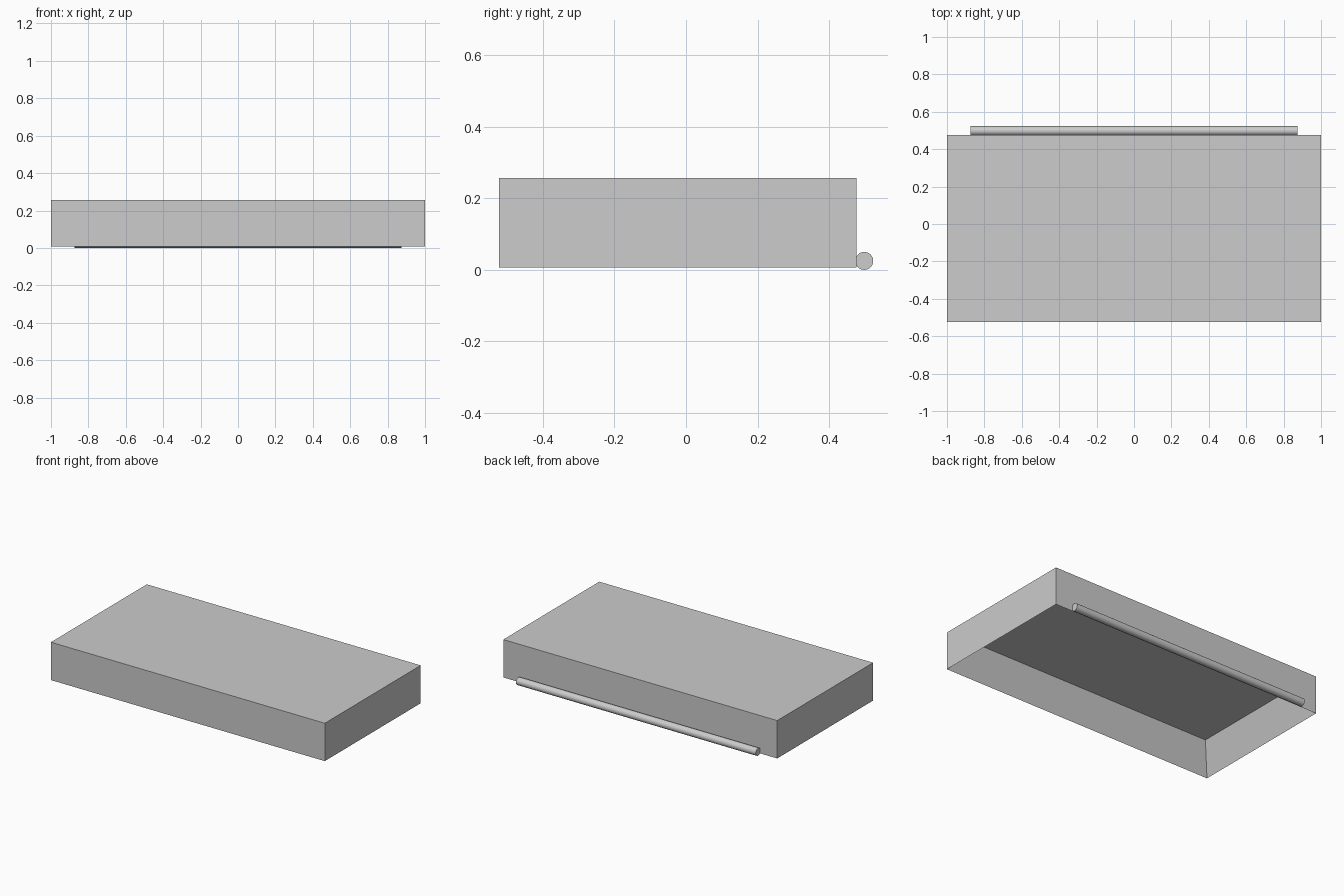
import bpy
import bmesh
from math import pi, radians
from mathutils import Matrix, Vector

cube = bpy.data.objects.get("Cube")
if cube:
    bpy.data.objects.remove(cube, do_unlink=True)

# One light grey for everything
grey = bpy.data.materials.new("light grey")
grey.use_nodes = True
colour = (0.604, 0.604, 0.604, 1)
grey.diffuse_color = colour
grey.node_tree.nodes["Principled BSDF"].inputs["Base Color"].default_value = colour


def add_object(name, bm):
    mesh = bpy.data.meshes.new(name)
    bm.to_mesh(mesh)
    bm.free()
    mesh.materials.append(grey)
    obj = bpy.data.objects.new(name, mesh)
    bpy.context.collection.objects.link(obj)
    return obj


WIDTH, DEPTH, HEIGHT = 2.0, 1.0, 0.25
WALL, TOP = 0.075, 0.05
RADIUS, ROD_LENGTH = 0.025, 1.75

# Open-bottomed cover: a box whose underside is inset and pushed up
bm = bmesh.new()
bmesh.ops.create_cube(bm, size=1)
bmesh.ops.scale(bm, vec=(WIDTH, DEPTH, HEIGHT), verts=bm.verts)
bmesh.ops.translate(bm, vec=(0, -0.023, 0.007 + HEIGHT / 2), verts=bm.verts)
under = min(bm.faces, key=lambda f: f.calc_center_median().z)
bmesh.ops.inset_region(bm, faces=[under], thickness=WALL, use_even_offset=True)
bmesh.ops.translate(bm, vec=Vector((0, 0, HEIGHT - TOP)), verts=under.verts)
bmesh.ops.recalc_face_normals(bm, faces=bm.faces)
add_object("cover", bm)

# Hinge rod along the lower back edge
bm = bmesh.new()
bmesh.ops.create_cone(
    bm, cap_ends=True, segments=32, radius1=RADIUS, radius2=RADIUS, depth=ROD_LENGTH,
    matrix=Matrix.Translation((0, 0.498, RADIUS)) @ Matrix.Rotation(pi / 2, 4, "Y"))
rod = add_object("hinge_rod", bm)
bpy.ops.object.select_all(action="DESELECT")
rod.select_set(True)
bpy.context.view_layer.objects.active = rod
bpy.ops.object.shade_smooth_by_angle(angle=radians(30))
